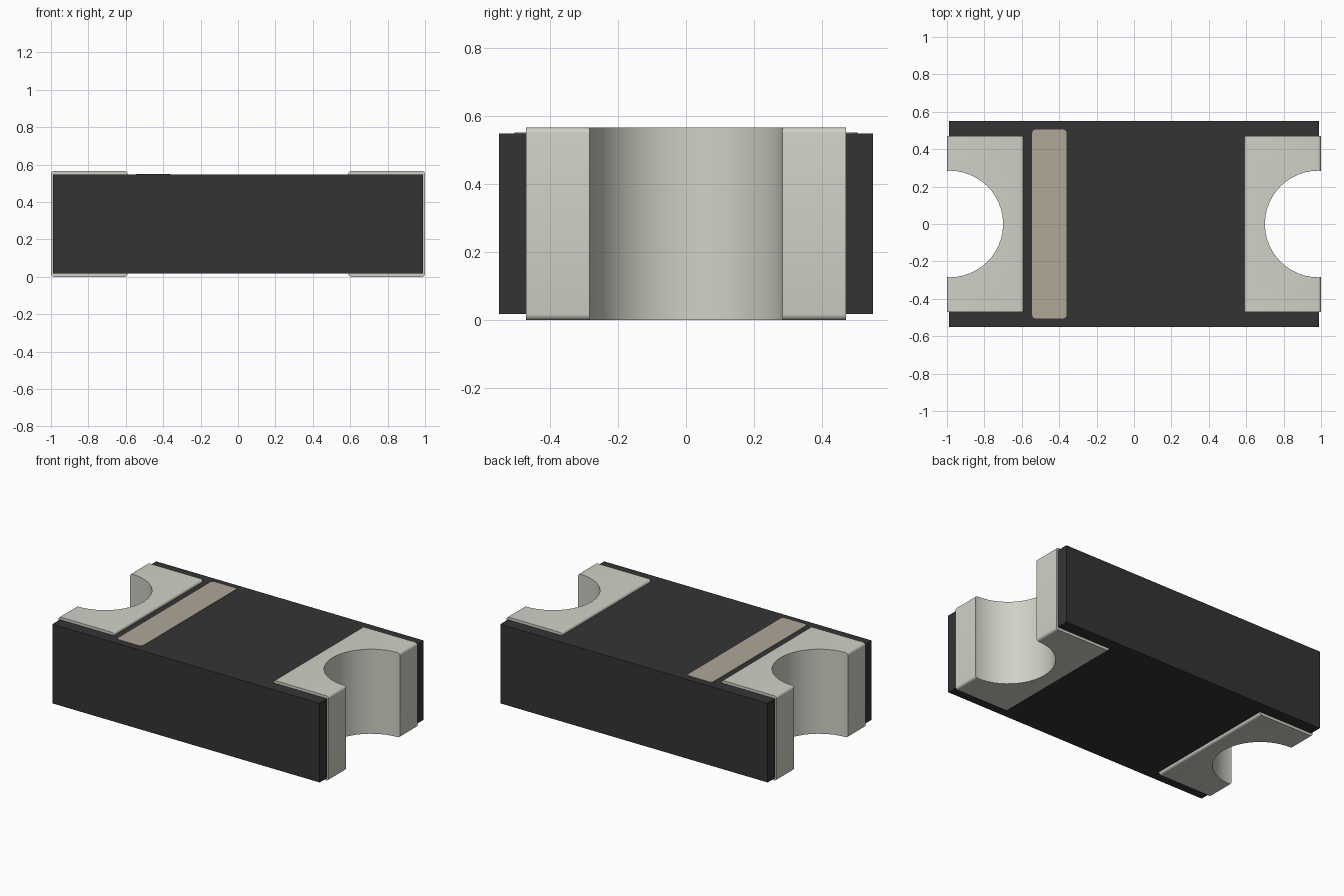
import bpy
import bmesh
import math

cube = bpy.data.objects.get("Cube")
if cube:
    bpy.data.objects.remove(cube, do_unlink=True)


def material(name, rgb):
    m = bpy.data.materials.new(name)
    m.use_nodes = True
    col = (*rgb, 1.0)
    m.diffuse_color = col
    bsdf = next(n for n in m.node_tree.nodes if n.type == 'BSDF_PRINCIPLED')
    bsdf.inputs["Base Color"].default_value = col
    return m


BLACK = material("black body", (0.034, 0.034, 0.034))
METAL = material("pale metal", (0.64, 0.635, 0.57))
TAN = material("tan marking", (0.42, 0.39, 0.305))


def box(name, lo, hi, mat, bevel_axis=None, radius=0.0):
    """Box between two corners, optionally rounding the edges along one axis."""
    bm = bmesh.new()
    bmesh.ops.create_cube(bm, size=1)
    for v in bm.verts:
        v.co = [l + (c + 0.5) * (h - l) for c, l, h in zip(v.co, lo, hi)]
    if bevel_axis is not None:
        edges = [e for e in bm.edges
                 if abs(e.verts[0].co[bevel_axis] - e.verts[1].co[bevel_axis]) > 1e-4]
        bmesh.ops.bevel(bm, geom=edges, offset=radius, segments=4,
                        profile=0.5, affect='EDGES')
    me = bpy.data.meshes.new(name)
    bm.to_mesh(me)
    bm.free()
    me.materials.append(mat)
    ob = bpy.data.objects.new(name, me)
    bpy.context.collection.objects.link(ob)
    return ob


def activate(ob):
    bpy.ops.object.select_all(action='DESELECT')
    ob.select_set(True)
    bpy.context.view_layer.objects.active = ob


def cut_notch(ob, side, radius, mat):
    """Cut a vertical half-round notch into the end at the given side."""
    bpy.ops.mesh.primitive_cylinder_add(vertices=48, radius=radius, depth=2,
                                        location=(side * 0.985, 0, 0.28))
    cutter = bpy.context.object
    cutter.hide_render = True
    cutter.data.materials.append(mat)
    mod = ob.modifiers.new("notch", 'BOOLEAN')
    mod.operation = 'DIFFERENCE'
    mod.solver = 'EXACT'
    mod.object = cutter
    activate(ob)
    bpy.ops.object.modifier_apply(modifier=mod.name)
    bpy.data.objects.remove(cutter, do_unlink=True)


# Moulded body, notched slightly wider than the terminals that line it
body = box("body", (-0.99, -0.55, 0.018), (0.99, 0.55, 0.548), BLACK)
for side in (-1, 1):
    cut_notch(body, side, 0.297, BLACK)

# Wrap-around end terminals with rounded long edges
for side, name in ((1, "left_terminal"), (-1, "right_terminal")):
    x0, x1 = sorted((side * 0.59, side * 1.0))
    term = box(name, (x0, -0.47, 0.0), (x1, 0.47, 0.566), METAL, 1, 0.017)
    cut_notch(term, side, 0.285, METAL)
    activate(term)
    bpy.ops.object.shade_smooth_by_angle(angle=math.radians(35))

# Polarity stripe plate on the top face
box("polarity_stripe", (-0.545, -0.505, 0.545), (-0.36, 0.505, 0.551), TAN, 2, 0.02)
